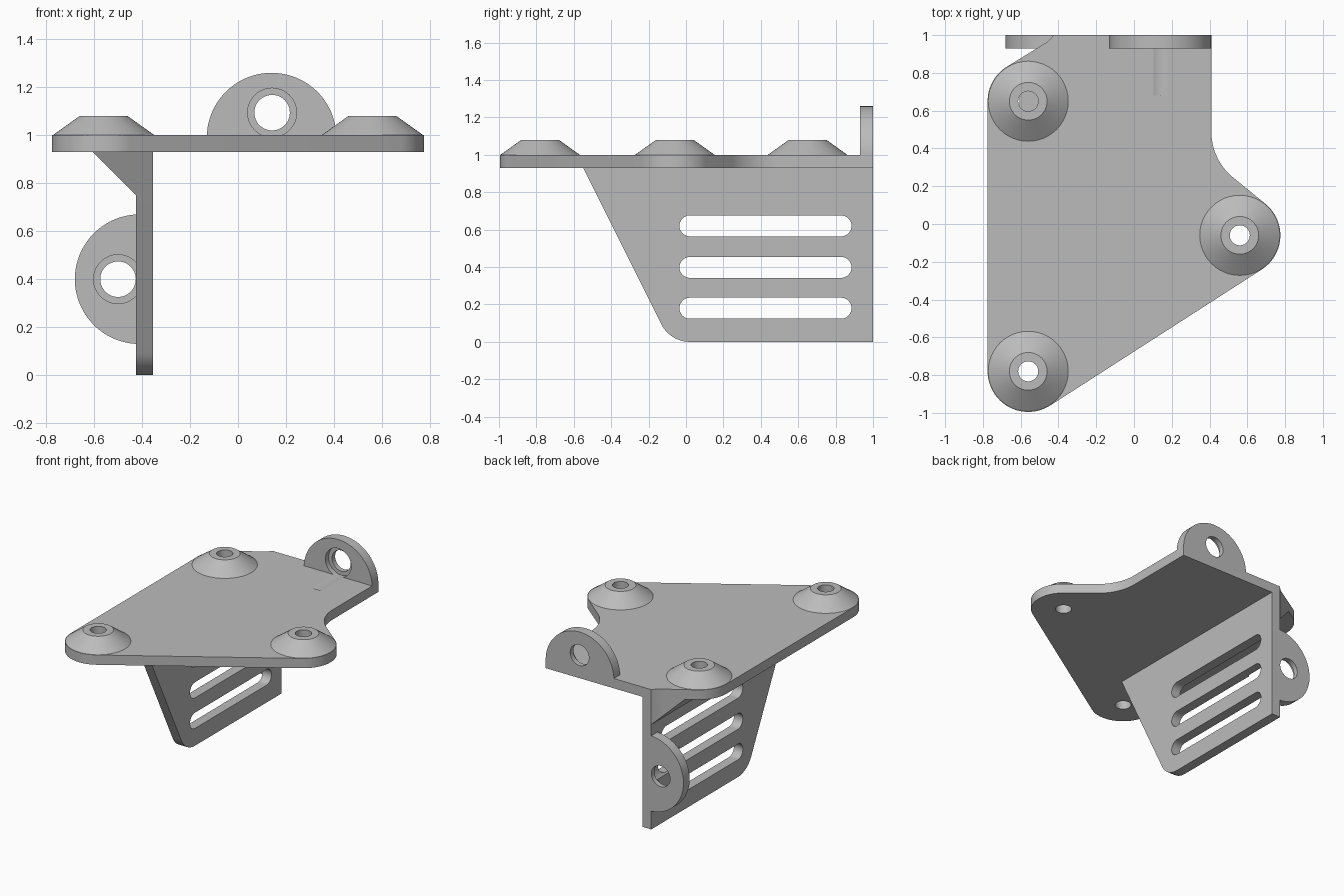
import bpy, bmesh
from math import sin, cos, pi, radians
from mathutils import Vector

if "Cube" in bpy.data.objects:
    bpy.data.objects.remove(bpy.data.objects["Cube"])

grey = bpy.data.materials.new("plain grey")
grey.use_nodes = True
colour = (0.5, 0.5, 0.5, 1)
grey.diffuse_color = colour
grey.node_tree.nodes["Principled BSDF"].inputs["Base Color"].default_value = colour


def arc(cx, cy, r, a0, a1, n=24):
    """Points of an arc, angles in degrees."""
    angles = [radians(a0 + (a1 - a0) * i / n) for i in range(n + 1)]
    return [(cx + r * cos(a), cy + r * sin(a)) for a in angles]


def circle(cx, cy, r):
    return arc(cx, cy, r, 0, 360, 48)[:-1]


def place(axis, u, v, w):
    return Vector({"X": (w, u, v), "Y": (u, w, v), "Z": (u, v, w)}[axis])


def finish(name, bm):
    bmesh.ops.recalc_face_normals(bm, faces=bm.faces[:])
    mesh = bpy.data.meshes.new(name)
    bm.to_mesh(mesh)
    bm.free()
    obj = bpy.data.objects.new(name, mesh)
    bpy.context.collection.objects.link(obj)
    mesh.materials.append(grey)
    return obj


def prism(name, outline, axis, low, high):
    """Extrude a flat outline along an axis."""
    bm = bmesh.new()
    face = bm.faces.new([bm.verts.new(place(axis, u, v, low)) for u, v in outline])
    new = bmesh.ops.extrude_face_region(bm, geom=[face])["geom"]
    bmesh.ops.translate(bm, vec=place(axis, 0, 0, high - low),
                        verts=[g for g in new if isinstance(g, bmesh.types.BMVert)])
    return finish(name, bm)


def cut(obj, cutter, operation="DIFFERENCE"):
    mod = obj.modifiers.new("cut", "BOOLEAN")
    mod.operation, mod.object, mod.solver = operation, cutter, "EXACT"
    bpy.context.view_layer.objects.active = obj
    bpy.ops.object.modifier_apply(modifier=mod.name)


parts, cutters = [], []

# Mounting plate
R = 0.215
bosses = [(-0.56, 0.65), (0.56, -0.06), (-0.56, -0.78)]
(ax, ay), (bx, by), (cx, cy) = bosses
outline = (arc(ax, ay, R, 180, 120) + [(-0.49, 0.945), (-0.455, 0.967), (-0.425, 1), (0.41, 1)]
           + arc(0.72, 0.487, 0.31, 180, 230) + arc(bx, by, R, 50, -57.3)
           + arc(cx, cy, R, -57.3, -180))
plate = prism("mounting_plate", outline, "Z", 0.93, 1)
parts.append(plate)

# Conical bosses with through holes
HOLE = 0.053
for i, (x, y) in enumerate(bosses):
    drill = prism("boss_drill", circle(x, y, HOLE), "Z", 0.8, 1.2)
    cutters.append(drill)
    cut(plate, drill)
    bm = bmesh.new()
    rings = [[bm.verts.new((u, v, z)) for u, v in circle(x, y, r)]
             for r, z in ((HOLE, 1), (0.212, 1), (0.1, 1.08), (HOLE, 1.08))]
    for j, ring in enumerate(rings):
        after = rings[(j + 1) % 4]
        for k in range(48):
            m = (k + 1) % 48
            bm.faces.new((ring[k], ring[m], after[m], after[k]))
    parts.append(finish(f"boss_{i + 1}", bm))

# Slotted side wall
WALL_IN, WALL_OUT = -0.355, -0.425
profile = [(-0.55, 0.93), (1, 0.93), (1, 0)] + arc(0.02, 0.17, 0.17, 270, 207, 12)
wall = prism("side_wall", profile, "X", WALL_OUT, WALL_IN)
parts.append(wall)
for z in (0.18, 0.398, 0.62):
    r = 0.056
    slot = prism("slot_cutter", arc(0.885 - r, z, r, -90, 90) + arc(r - 0.035, z, r, 90, 270),
                 "X", -0.6, -0.2)
    cutters.append(slot)
    cut(wall, slot)

# Angled brace under the plate, trimmed to the plate edge and the wall slope
brace = prism("wall_brace", [(WALL_OUT, 0.93), (-0.605, 0.93), (WALL_OUT, 0.75)], "Y", -0.8, 1.1)
edge_trim = prism("edge_trim", outline, "Z", 0.5, 1.2)
slope_trim = prism("slope_trim", [(-0.585, 1), (1.2, 1), (1.2, 0.5), (-0.332, 0.5)], "X", -1, 0)
cutters += [edge_trim, slope_trim]
cut(brace, edge_trim, "INTERSECT")
cut(brace, slope_trim, "INTERSECT")
parts.append(brace)

# Rounded ears at the back, each with a stepped hole and its tool groove
top_ear = prism("top_ear", arc(0.14, 0.99, 0.27, 2, 178, 48), "Y", 0.93, 1)
side_ear = prism("side_ear", arc(-0.41, 0.4, 0.27, 93, 267, 48), "Y", 0.93, 1)
parts += [top_ear, side_ear]
for ear, base, u, v in ((top_ear, plate, 0.142, 1.094), (side_ear, wall, -0.5, 0.4)):
    bore = prism("ear_bore", circle(u, v, 0.074), "Y", 0.9, 1.1)
    groove = prism("ear_groove", circle(u, v, 0.102), "Y", 0.68, 0.965)
    cutters += [bore, groove]
    cut(ear, bore)
    cut(ear, groove)
    cut(base, groove)

# Tidy up and shade
for helper in cutters:
    bpy.data.objects.remove(helper)
bpy.ops.object.select_all(action="DESELECT")
for part in parts:
    part.select_set(True)
bpy.context.view_layer.objects.active = plate
bpy.ops.object.shade_smooth_by_angle(angle=radians(25))
